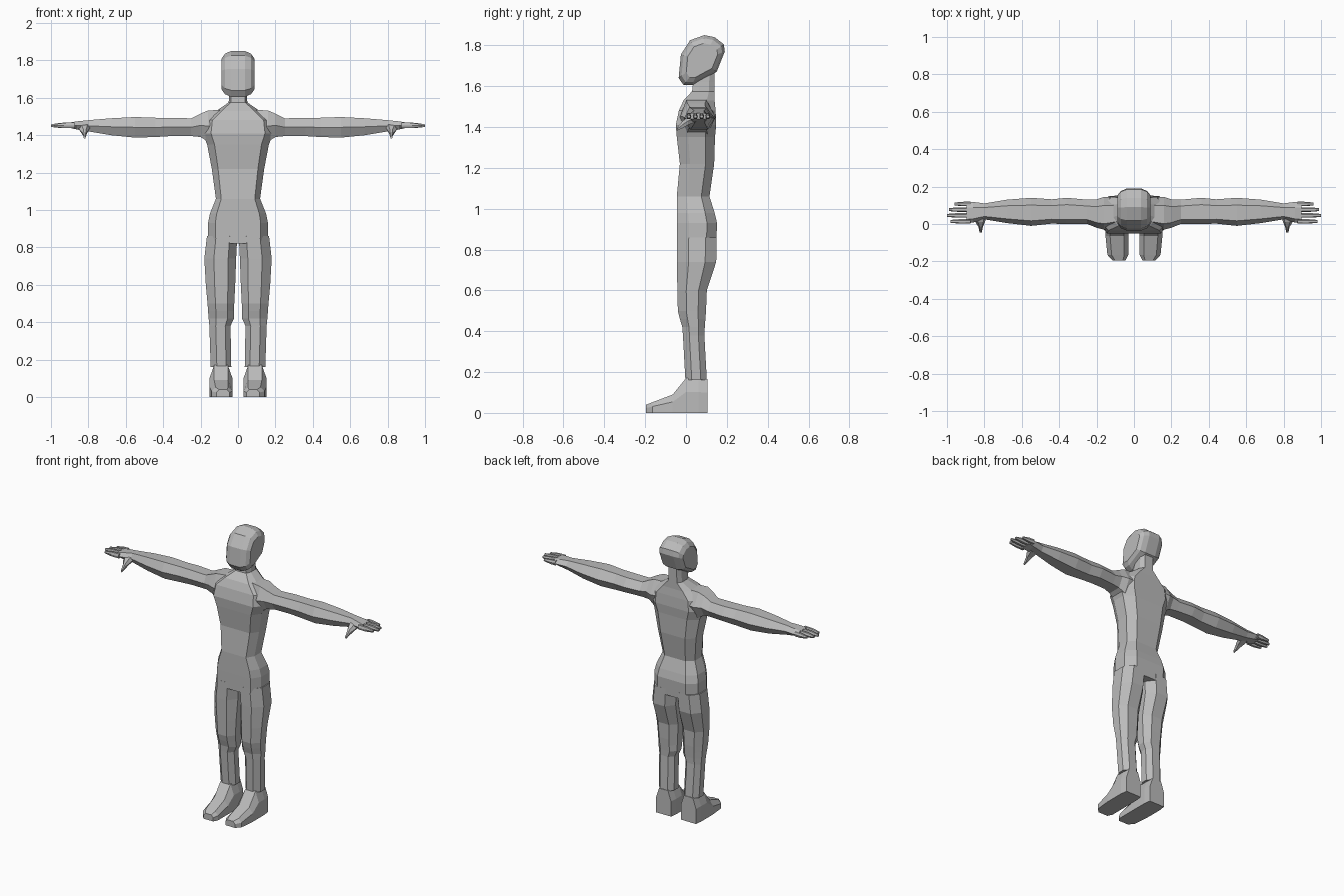
import bpy, bmesh

mat = bpy.data.materials.new("plain_grey")
mat.diffuse_color = (0.5, 0.5, 0.5, 1)


def loft(name, axis, profile, rings, mirror=False):
    """Skin a unit profile through rings of (position, u0, u1, v0, v1)."""
    bm = bmesh.new()
    loops = []
    for p, u0, u1, v0, v1 in rings:
        loop = []
        for u, v in profile:
            a, b = u0 + u * (u1 - u0), v0 + v * (v1 - v0)
            co = {"x": (p, a, b), "y": (a, p, b), "z": (a, b, p)}[axis]
            loop.append(bm.verts.new(co))
        loops.append(loop)
    n = len(profile)
    for l0, l1 in zip(loops, loops[1:]):
        for i in range(n):
            j = (i + 1) % n
            bm.faces.new((l0[i], l0[j], l1[j], l1[i]))
    bm.faces.new(loops[0])
    bm.faces.new(loops[-1])
    bmesh.ops.recalc_face_normals(bm, faces=bm.faces)
    me = bpy.data.meshes.new(name)
    bm.to_mesh(me)
    bm.free()
    me.materials.append(mat)
    ob = bpy.data.objects.new(name, me)
    bpy.context.collection.objects.link(ob)
    if mirror:
        ob.modifiers.new("mirror", "MIRROR").use_mirror_merge = False
    return ob


BODY = [(.12, 0), (.5, -.0), (.88, 0), (1, .3), (1, .75), (.82, 1), (.5, 1), (.18, 1), (0, .75), (0, .3)]
LEG = [(.25, 0), (.7, 0), (1, .3), (1, .72), (.75, 1), (.25, 1), (0, .72), (0, .3)]
ARM = [(.18, 1), (.74, 1), (1, .5), (.78, 0), (.2, 0), (0, .5)]
FOOT = [(0, 0), (1, 0), (1, .6), (.8, 1), (.2, 1), (0, .6)]

# torso and neck: height, half width, front, back
torso = [(.82, .16, -.044, .148), (.93, .16, -.045, .152), (.98, .15, -.045, .14),
         (1.06, .118, -.045, .115), (1.22, .14, -.03, .138), (1.35, .165, -.045, .142),
         (1.41, .19, -.05, .148), (1.48, .18, -.035, .145), (1.53, .115, -.012, .14),
         (1.575, .05, .03, .14), (1.62, .047, .035, .14), (1.70, .045, .04, .14)]
loft("torso", "z", BODY, [(z, -w, w, f, b) for z, w, f, b in torso])

# head: side outline skinned across the width
outline = [(.09, 1.85), (.02, 1.825), (-.025, 1.755), (-.036, 1.64), (-.012, 1.605),
           (.03, 1.605), (.15, 1.67), (.19, 1.77), (.185, 1.805), (.14, 1.84)]
cy, cz = .08, 1.725
unit = [(y - cy, z - cz) for y, z in outline]
slices = [(-.087, .68), (-.07, .88), (-.038, 1), (0, 1.0), (.038, 1), (.07, .88), (.087, .68)]
loft("head", "x", unit, [(x, cy, cy + s, cz, cz + s) for x, s in slices])

# legs
loft("legs", "z", LEG, [
    (.86, .004, .166, -.045, .15), (.74, .01, .18, -.045, .148), (.60, .015, .172, -.042, .102),
    (.50, .02, .163, -.04, .098), (.46, .022, .16, -.03, .095), (.42, .022, .157, -.018, .092),
    (.38, .04, .153, -.015, .09), (.16, .036, .146, -.003, .102)], True)

# feet
loft("feet", "y", FOOT, [
    (.105, .036, .146, 0, .165), (.06, .03, .152, 0, .17), (0, .03, .152, 0, .17),
    (-.065, .03, .152, 0, .09), (-.165, .03, .142, 0, .052), (-.195, .045, .115, 0, .04)], True)

# arms with palms
loft("arms", "x", ARM, [
    (.09, -.015, .14, 1.37, 1.535), (.16, -.03, .145, 1.365, 1.532), (.2, -.02, .132, 1.39, 1.515),
    (.25, .0, .13, 1.395, 1.49), (.36, .0, .14, 1.395, 1.492), (.44, .002, .132, 1.39, 1.493),
    (.55, -.01, .14, 1.387, 1.497), (.68, .005, .13, 1.4, 1.49), (.8, .025, .11, 1.42, 1.48),
    (.86, .008, .118, 1.43, 1.474), (.895, .004, .118, 1.438, 1.468)], True)

# fingers, from front to back
for i, (y, tip) in enumerate([(.014, .98), (.046, 1.0), (.077, .99), (.107, .96)]):
    loft(f"finger_{i + 1}", "x", ARM, [
        (.875, y - .012, y + .012, 1.438, 1.468), (tip - .05, y - .012, y + .012, 1.438, 1.466),
        (tip, y - .008, y + .008, 1.444, 1.458)], True)

# thumbs
loft("thumbs", "y", ARM, [
    (.05, .785, .86, 1.425, 1.465), (.01, .797, .848, 1.41, 1.45),
    (-.015, .808, .832, 1.395, 1.43), (-.045, .814, .826, 1.382, 1.396)], True)
